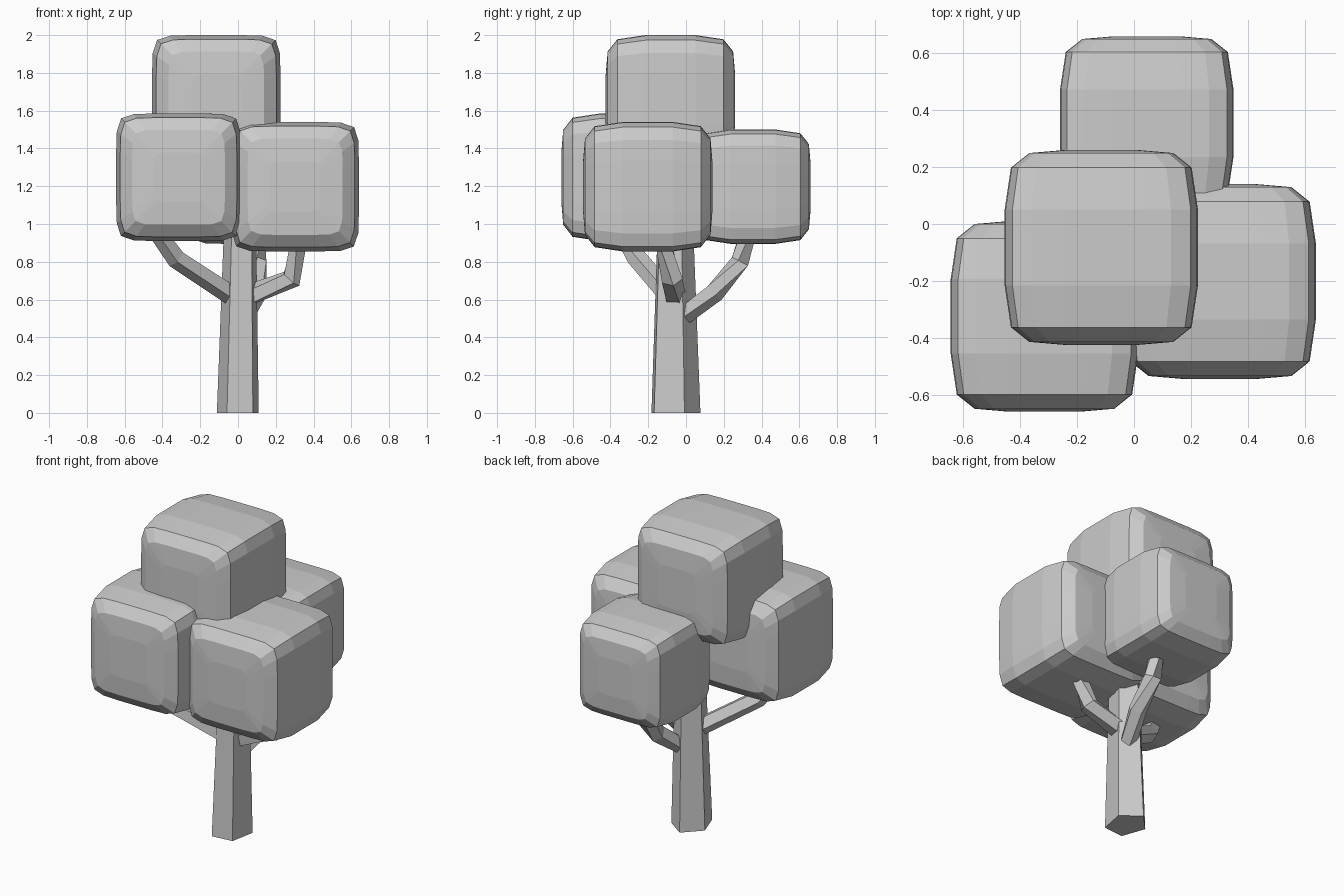
import bpy, bmesh, math
from mathutils import Vector

if "Cube" in bpy.data.objects:
    bpy.data.objects.remove(bpy.data.objects["Cube"])


def loft(name, rings):
    """Skin a list of equal-length vertex rings and cap both ends."""
    bm = bmesh.new()
    loops = [[bm.verts.new(p) for p in ring] for ring in rings]
    n = len(loops[0])
    for a, b in zip(loops, loops[1:]):
        for i in range(n):
            j = (i + 1) % n
            bm.faces.new((a[i], a[j], b[j], b[i]))
    bm.faces.new(loops[0])
    bm.faces.new(loops[-1])
    bmesh.ops.recalc_face_normals(bm, faces=bm.faces)
    mesh = bpy.data.meshes.new(name)
    bm.to_mesh(mesh)
    bm.free()
    obj = bpy.data.objects.new(name, mesh)
    bpy.context.collection.objects.link(obj)
    return obj


# Rounded-square outline of a foliage block, one quarter rotated four times
QUARTER = [(1, -.4), (1, .4), (.99, .72), (.925, .92), (.72, .99)]
OUTLINE = []
for k in range(4):
    for u, v in QUARTER:
        for _ in range(k):
            u, v = -v, u
        OUTLINE.append((u, v))

# Depth and scale of each section from the middle to the end
SECTIONS = [(.39, 1), (.82, .935), (.97, .745), (1, .39)]
SECTIONS = [(-d, s) for d, s in reversed(SECTIONS)] + SECTIONS


def foliage(name, lo, hi):
    c = (Vector(lo) + Vector(hi)) / 2
    h = (Vector(hi) - Vector(lo)) / 2
    loft(name, [[c + Vector((u * s * h.x, d * h.y, v * s * h.z)) for u, v in OUTLINE]
                for d, s in SECTIONS])


def branch(name, path, radii, sides=5):
    """Tapered low-poly tube along a bent path."""
    pts = [Vector(p) for p in path]
    rings = []
    for i, p in enumerate(pts):
        d = (pts[min(i + 1, len(pts) - 1)] - pts[max(i - 1, 0)]).normalized()
        side = d.cross(Vector((.3, .3, 1))).normalized()
        up = side.cross(d)
        rings.append([p + radii[i] * (side * math.cos(a) + up * math.sin(a))
                      for a in (math.tau * k / sides for k in range(sides))])
    loft(name, rings)


# Foliage blocks
foliage("top_foliage", (-.455, -.425, 1.32), (.225, .26, 2.0))
foliage("left_foliage", (-.645, -.66, .91), (.015, .01, 1.585))
foliage("right_foliage", (-.035, -.545, .855), (.64, .14, 1.54))
foliage("back_foliage", (-.26, .05, .895), (.35, .66, 1.5))

# Five-sided tapered trunk
angles = [math.radians(-49 + 72 * k) for k in range(5)]
loft("trunk", [[(cx + rx * math.cos(a), -.063 + ry * math.sin(a), z) for a in angles]
               for z, cx, rx, ry in ((0, .002, .117, .14), (1.15, .015, .085, .095))])

# Branches
branch("left_branch", [(-.01, -.08, .61), (-.33, -.26, .82), (-.46, -.36, 1.0)],
       (.056, .054, .045))
branch("right_branch", [(.03, -.06, .61), (.28, -.075, .71), (.34, -.13, .97)],
       (.06, .058, .05))
branch("back_branch", [(.03, -.03, .50), (.10, .15, .64), (.10, .29, .80), (.10, .34, 1.0)],
       (.05, .056, .052, .045))
